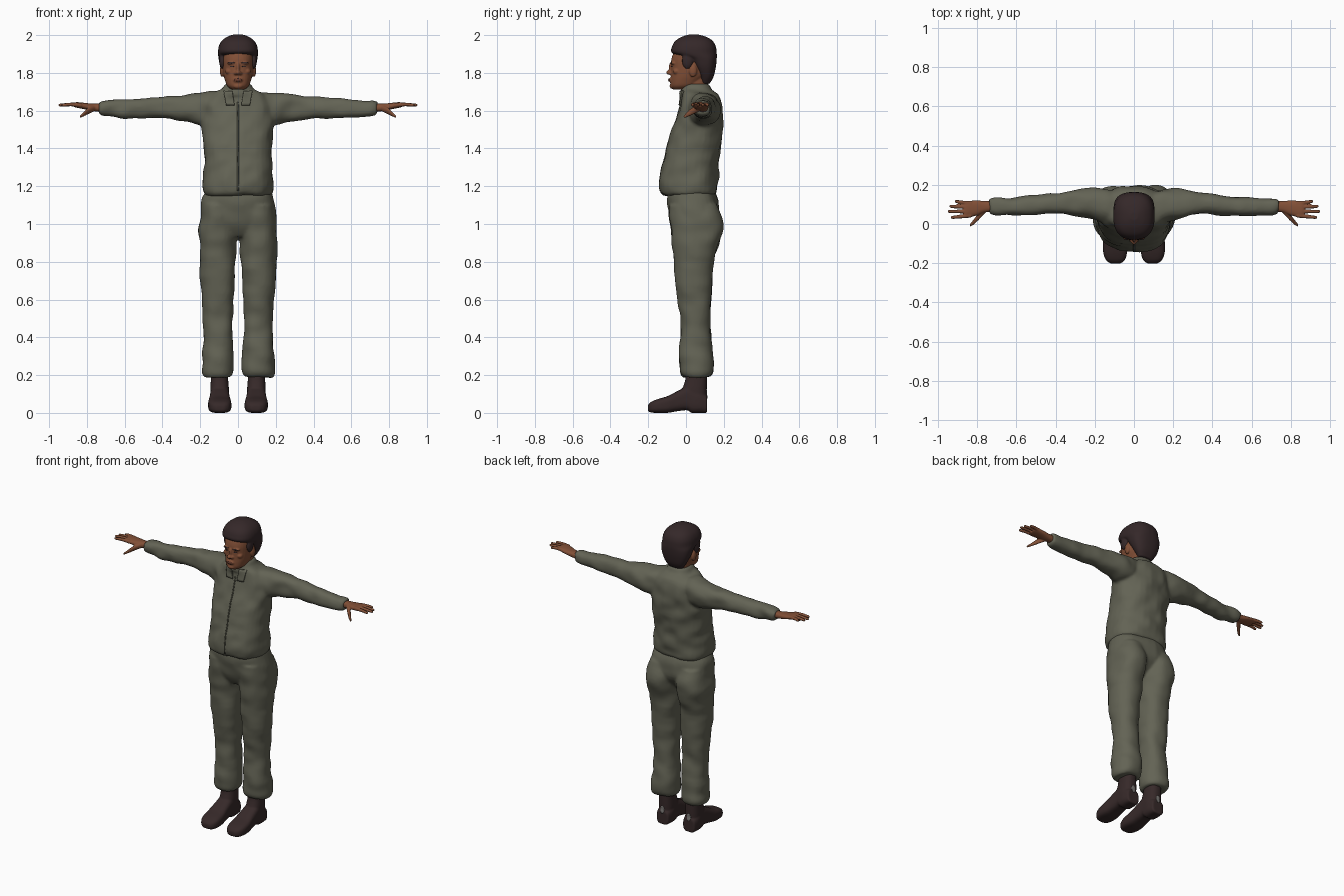
import bpy, bmesh, math
from mathutils import Matrix, Vector, noise

cube = bpy.data.objects.get("Cube")
if cube:
    bpy.data.objects.remove(cube, do_unlink=True)


def material(name, r, g, b):
    m = bpy.data.materials.new(name)
    m.use_nodes = True
    m.diffuse_color = (r, g, b, 1)
    bsdf = next(n for n in m.node_tree.nodes if n.type == 'BSDF_PRINCIPLED')
    bsdf.inputs["Base Color"].default_value = (r, g, b, 1)
    bsdf.inputs["Roughness"].default_value = 0.8
    return m


CLOTH = material("olive cloth", 0.125, 0.125, 0.09)
SEAM = material("dark olive seam", 0.085, 0.085, 0.06)
SKIN = material("brown skin", 0.22, 0.078, 0.037)
LIPS = material("dark lips", 0.15, 0.05, 0.03)
HAIR = material("dark hair", 0.035, 0.021, 0.022)
LEATHER = material("dark leather", 0.037, 0.022, 0.022)
PATCH = material("grey patch", 0.2, 0.19, 0.18)

ORDER = {'x': (2, 0, 1), 'y': (0, 2, 1), 'z': (0, 1, 2)}


def spline(p0, p1, p2, p3, t):
    return [b + 0.5 * t * (c - a + t * (2 * a - 5 * b + 4 * c - d + t * (3 * (b - c) + d - a)))
            for a, b, c, d in zip(p0, p1, p2, p3)]


def loft(bm, axis, rings, side=1, power=2.4, sides=32, steps=5):
    """Closed skin through rings of (along, mid, radius, low, high)."""
    pad = [rings[0]] + rings + [rings[-1]]
    dense = [spline(*pad[i:i + 4], k / steps)
             for i in range(len(rings) - 1) for k in range(steps)] + [rings[-1]]
    loops = []
    for along, mid, rad, low, high in dense:
        loop = []
        for k in range(sides):
            a = math.tau * (k + 0.5) / sides
            c, s = math.cos(a), math.sin(a)
            u = math.copysign(abs(c) ** (2 / power), c)
            v = math.copysign(abs(s) ** (2 / power), s)
            p = (mid + rad * u, (low + high) / 2 + (high - low) / 2 * v, along)
            x, y, z = (p[i] for i in ORDER[axis])
            loop.append(bm.verts.new((x * side, y, z)))
        loops.append(loop)
    for a, b in zip(loops, loops[1:]):
        for k in range(sides):
            n = (k + 1) % sides
            bm.faces.new((a[k], a[n], b[n], b[k]))
    bm.faces.new(loops[0])
    bm.faces.new(loops[-1])


def blob(bm, loc, size):
    bmesh.ops.create_uvsphere(bm, u_segments=20, v_segments=12, radius=1,
                              matrix=Matrix.Translation(loc) @ Matrix.Diagonal((*size, 1)))


def wrinkle(bm, amount, stretch):
    bmesh.ops.recalc_face_normals(bm, faces=bm.faces)
    bm.normal_update()
    for v in bm.verts:
        q = Vector([c * s for c, s in zip(v.co, stretch)])
        v.co += v.normal * amount * noise.noise(q)


def to_object(bm, name, mat):
    for f in bm.faces:
        f.smooth = True
    mesh = bpy.data.meshes.new(name)
    bm.to_mesh(mesh)
    bm.free()
    mesh.materials.append(mat)
    ob = bpy.data.objects.new(name, mesh)
    bpy.context.scene.collection.objects.link(ob)
    return ob


def fuse(bm, name, mat, voxel, rounds=3):
    """Blend overlapping solids into one smooth skin."""
    bmesh.ops.recalc_face_normals(bm, faces=bm.faces)
    ob = to_object(bm, name, mat)
    rem = ob.modifiers.new("Blend", 'REMESH')
    rem.mode = 'VOXEL'
    rem.voxel_size = voxel
    rem.use_smooth_shade = True
    smooth = ob.modifiers.new("Soften", 'SMOOTH')
    smooth.factor = 0.5
    smooth.iterations = rounds
    return ob


def plate(name, mat, target, x, z, w, h, y=-0.4, lift=0.002, oval=False, slant=0, nx=8, nz=6):
    """Thin patch laid on the front or back of a target."""
    bm = bmesh.new()
    grid = []
    for i in range(nx + 1):
        u = 2 * i / nx - 1
        tall = max(0.15, math.sqrt(1 - u * u)) if oval else 1
        grid.append([bm.verts.new((x + u * w / 2 + slant * v / nz, y, z + (v / nz - 0.5) * h * tall))
                     for v in range(nz + 1)])
    for i in range(nx):
        for j in range(nz):
            bm.faces.new((grid[i][j], grid[i + 1][j], grid[i + 1][j + 1], grid[i][j + 1]))
    if y > 0:
        bmesh.ops.reverse_faces(bm, faces=bm.faces)
    ob = to_object(bm, name, mat)
    wrap = ob.modifiers.new("Lay on", 'SHRINKWRAP')
    wrap.target = target
    wrap.wrap_method = 'PROJECT'
    wrap.wrap_mode = 'ABOVE_SURFACE'
    wrap.use_project_y = True
    wrap.use_negative_direction = wrap.use_positive_direction = True
    wrap.offset = lift
    ob.modifiers.new("Thickness", 'SOLIDIFY').thickness = lift
    return ob


SIDES = ((1, "left"), (-1, "right"))

# Jacket: body, collar and sleeves
bm = bmesh.new()
loft(bm, 'z', [(1.152, 0, .172, -.115, .145), (1.17, 0, .186, -.135, .165), (1.22, 0, .19, -.142, .167),
               (1.3, 0, .181, -.127, .172), (1.4, 0, .18, -.106, .182), (1.5, 0, .187, -.076, .191),
               (1.58, 0, .192, -.047, .193), (1.64, 0, .185, -.032, .187), (1.68, 0, .15, -.022, .172),
               (1.705, 0, .1, -.02, .145), (1.725, 0, .065, -.015, .12)])
for s, _ in SIDES:
    loft(bm, 'x', [(.04, .085, .06, 1.55, 1.70), (.12, .09, .085, 1.53, 1.702), (.2, .1, .084, 1.525, 1.695),
                   (.3, .108, .062, 1.548, 1.683), (.4, .102, .054, 1.56, 1.673), (.5, .096, .05, 1.56, 1.667),
                   (.6, .091, .046, 1.562, 1.658), (.7, .09, .043, 1.568, 1.652),
                   (.738, .09, .039, 1.575, 1.645)], s)
wrinkle(bm, 0.012, (13, 9, 15))
loft(bm, 'z', [(1.68, 0, .092, -.032, .14), (1.72, 0, .08, -.026, .132), (1.742, 0, .067, -.012, .12)])
jacket = fuse(bm, "jacket", CLOTH, 0.009)
plate("jacket_placket", SEAM, jacket, 0, 1.41, .008, .47, nx=2, nz=30)
for s, side in SIDES:
    plate(side + "_collar_flap", CLOTH, jacket, s * .04, 1.665, .045, .075, lift=.008, slant=s * .012)

# Trousers: hips and two loose legs
bm = bmesh.new()
loft(bm, 'z', [(1.2, 0, .165, -.095, .135), (1.13, 0, .19, -.1, .163), (1.05, 0, .203, -.09, .175),
               (.98, 0, .19, -.072, .145), (.93, 0, .1, -.035, .09)])
for s, _ in SIDES:
    loft(bm, 'z', [(1.1, .1, .09, -.09, .165), (1.0, .106, .101, -.084, .195), (.9, .108, .099, -.073, .175),
                   (.8, .109, .094, -.066, .147), (.6, .108, .084, -.043, .132), (.5, .105, .078, -.03, .127),
                   (.4, .106, .077, -.029, .132), (.28, .108, .085, -.035, .146), (.22, .109, .083, -.03, .146),
                   (.192, .108, .07, -.014, .13)], s, 2.3)
wrinkle(bm, 0.011, (10, 9, 13))
trousers = fuse(bm, "trousers", CLOTH, 0.009)

# Boots: shaft, foot and heel patch
for s, side in SIDES:
    bm = bmesh.new()
    loft(bm, 'z', [(.26, .099, .045, .002, .11), (.18, .098, .046, -.003, .111),
                   (.12, .097, .049, -.02, .11), (.06, .097, .047, -.02, .108)], s)
    loft(bm, 'y', [(.112, .097, .042, 0, .09), (.07, .097, .051, 0, .12), (.03, .097, .051, 0, .14),
                   (.005, .097, .051, .014, .14), (-.05, .097, .055, .008, .113), (-.1, .097, .061, 0, .088),
                   (-.15, .096, .06, 0, .073), (-.185, .095, .047, .002, .058), (-.202, .094, .024, .01, .04)],
         s, 3.2)
    boot = fuse(bm, side + "_boot", LEATHER, 0.006, 2)
    plate(side + "_boot_heel_patch", PATCH, boot, s * .097, .1, .028, .05, y=.4, oval=True)

# Hands: palm, four fingers and thumb
for s, side in SIDES:
    bm = bmesh.new()
    loft(bm, 'x', [(.7, .09, .026, 1.59, 1.638), (.76, .088, .029, 1.597, 1.637), (.8, .082, .038, 1.605, 1.64),
                   (.85, .075, .042, 1.615, 1.645), (.868, .074, .036, 1.62, 1.642)], s)
    for y, tip_y, tip_x in ((.106, .115, .915), (.086, .09, .942), (.064, .064, .95), (.042, .034, .935)):
        loft(bm, 'x', [(.83, y, .009, 1.617, 1.642), (.88, (y + tip_y) / 2, .0095, 1.623, 1.643),
                       (tip_x - .01, tip_y, .008, 1.622, 1.638), (tip_x, tip_y, .004, 1.626, 1.634)],
             s, 2, 16)
    loft(bm, 'x', [(.755, .075, .014, 1.6, 1.63), (.79, .04, .017, 1.583, 1.618), (.82, .008, .013, 1.568, 1.59),
                   (.838, -.008, .006, 1.561, 1.573)], s, 2, 16)
    fuse(bm, side + "_hand", SKIN, 0.004, 2)

# Head: skull, neck and facial features
bm = bmesh.new()
loft(bm, 'z', [(1.712, 0, .034, -.068, .02), (1.73, 0, .057, -.081, .06), (1.76, 0, .069, -.082, .09),
               (1.79, 0, .077, -.08, .12), (1.83, 0, .082, -.079, .14), (1.87, 0, .084, -.078, .145),
               (1.91, 0, .08, -.064, .14), (1.95, 0, .06, -.035, .12), (1.97, 0, .03, 0, .08)], 1, 2.3)
loft(bm, 'z', [(1.65, 0, .06, .0, .125), (1.71, 0, .058, -.01, .115), (1.78, 0, .058, -.02, .12)])
blob(bm, (0, -.078, 1.827), (.01, .014, .03))
blob(bm, (0, -.089, 1.802), (.014, .017, .012))
blob(bm, (0, -.08, 1.762), (.026, .013, .013))
blob(bm, (0, -.074, 1.73), (.025, .013, .014))
for s, _ in SIDES:
    blob(bm, (s * .013, -.082, 1.798), (.01, .012, .009))
    blob(bm, (s * .032, -.068, 1.852), (.026, .013, .009))
    blob(bm, (s * .048, -.05, 1.808), (.02, .02, .016))
    blob(bm, (s * .084, .037, 1.812), (.012, .021, .034))
head = fuse(bm, "head", SKIN, 0.0045, 2)
plate("lips", LIPS, head, 0, 1.763, .042, .015, oval=True)
for s, side in SIDES:
    plate(side + "_eye", HAIR, head, s * .032, 1.834, .022, .008, oval=True)
    plate(side + "_eyebrow", HAIR, head, s * .034, 1.853, .036, .008, oval=True)

# Hair: close cap with sideburns
bm = bmesh.new()
loft(bm, 'z', [(1.742, 0, .048, .08, .125), (1.78, 0, .073, .068, .146), (1.83, 0, .094, .04, .158),
               (1.875, 0, .103, .005, .163), (1.905, 0, .106, -.074, .163), (1.94, 0, .102, -.074, .158),
               (1.97, 0, .086, -.056, .141), (1.992, 0, .056, -.02, .105), (2.004, 0, .02, .02, .06)], 1, 2.5)
for s, _ in SIDES:
    blob(bm, (s * .083, .008, 1.865), (.016, .03, .045))
fuse(bm, "hair", HAIR, 0.006, 2)
